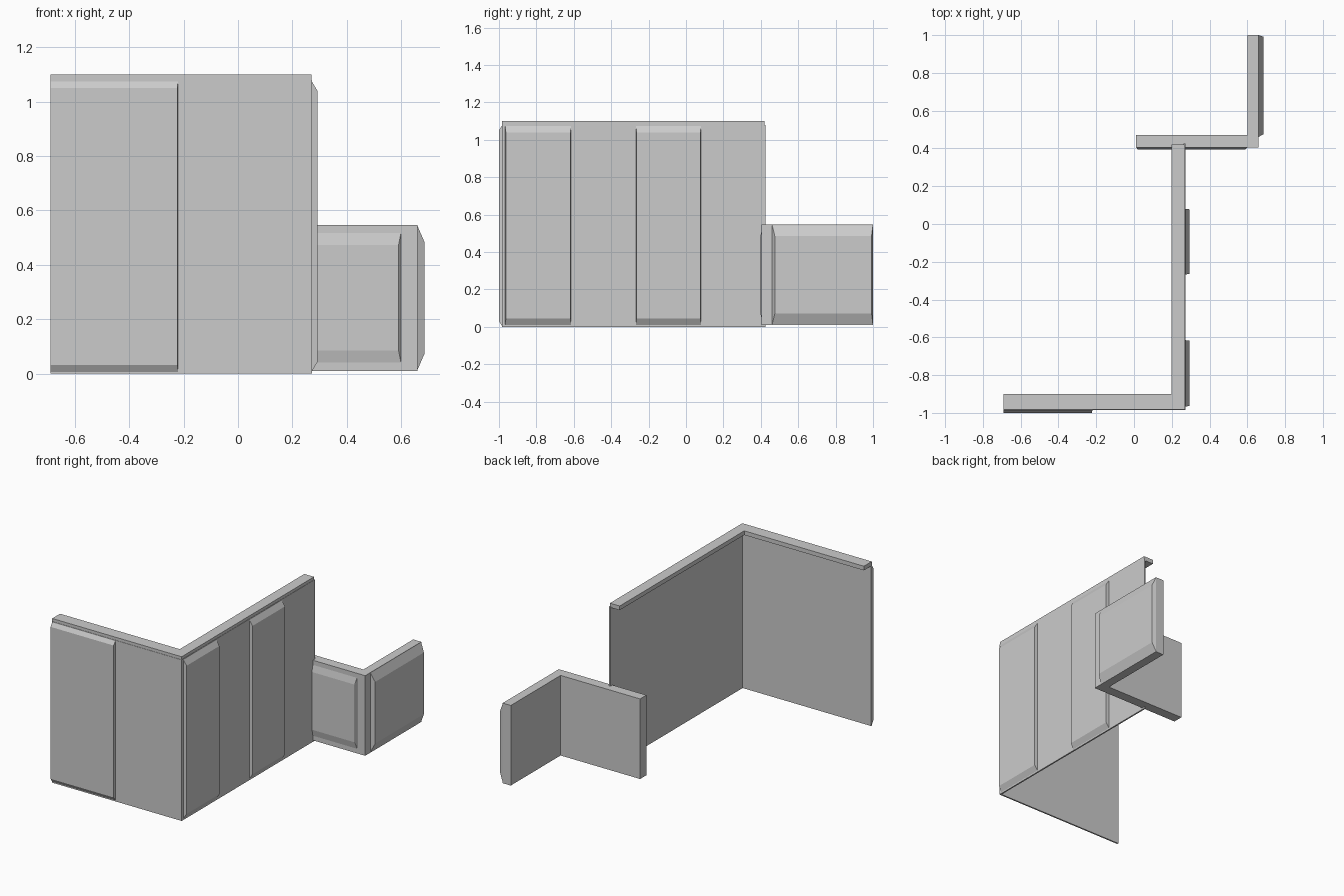
import bpy, bmesh

if "Cube" in bpy.data.objects:
    bpy.data.objects.remove(bpy.data.objects["Cube"])


def prism(name, outline, z0, z1):
    """Extrude a plan outline between two heights."""
    bm = bmesh.new()
    face = bm.faces.new([bm.verts.new((x, y, z0)) for x, y in outline])
    top = bmesh.ops.extrude_face_region(bm, geom=[face])["geom"]
    bmesh.ops.translate(bm, vec=(0, 0, z1 - z0),
                        verts=[v for v in top if isinstance(v, bmesh.types.BMVert)])
    finish(bm, name)


def finish(bm, name):
    bmesh.ops.recalc_face_normals(bm, faces=bm.faces)
    mesh = bpy.data.meshes.new(name)
    bm.to_mesh(mesh)
    bm.free()
    bpy.context.collection.objects.link(bpy.data.objects.new(name, mesh))


def panel(name, axis, base, front, span, heights, inset, rise):
    """Raised panel with sloped top and bottom; axis is the facing direction."""
    bm = bmesh.new()
    rings = []
    for depth, k in ((base, 0), (front, 1)):
        a, b = span[0] + inset[0] * k, span[1] - inset[1] * k
        z0, z1 = heights[0] + rise * k, heights[1] - rise * k
        ring = [(a, z0), (b, z0), (b, z1), (a, z1)]
        rings.append([bm.verts.new((depth, u, z) if axis == "x" else (u, depth, z))
                      for u, z in ring])
    for ring in rings:
        bm.faces.new(ring)
    for i in range(4):
        j = (i + 1) % 4
        bm.faces.new((rings[0][i], rings[0][j], rings[1][j], rings[1][i]))
    finish(bm, name)


def corner(x0, x1, y0, y1, tx, ty):
    """L outline: one leg along the front, one along the right."""
    return [(x0, y0), (x1, y0), (x1, y1), (x1 - tx, y1), (x1 - tx, y0 + ty), (x0, y0 + ty)]


# Tall thin wall with an inward top lip
prism("tall_wall", corner(-0.69, 0.272, -0.985, 0.425, 0.01, 0.01), 0.0, 1.08)
prism("top_lip", corner(-0.69, 0.27, -0.983, 0.42, 0.072, 0.083), 1.072, 1.1)

# Raised panels on the tall wall
panel("front_panel", "y", -0.983, -1.0, (-0.69, -0.22), (0.003, 1.078), (0, 0.003), 0.028)
for i, span in enumerate(((-0.967, -0.615), (-0.268, 0.08))):
    panel(f"side_panel_{i + 1}", "x", 0.27, 0.293, span, (0.006, 1.076), (0.004, 0.002), 0.038)

# Low thick wall and its panels
prism("low_wall", corner(0.01, 0.66, 0.405, 1.0, 0.06, 0.067), 0.01, 0.547)
panel("low_front_panel", "y", 0.412, 0.395, (0.01, 0.605), (0.01, 0.547), (0.008, 0.015), 0.075)
panel("low_side_panel", "x", 0.658, 0.685, (0.46, 1.0), (0.01, 0.547), (0.015, 0.008), 0.062)
